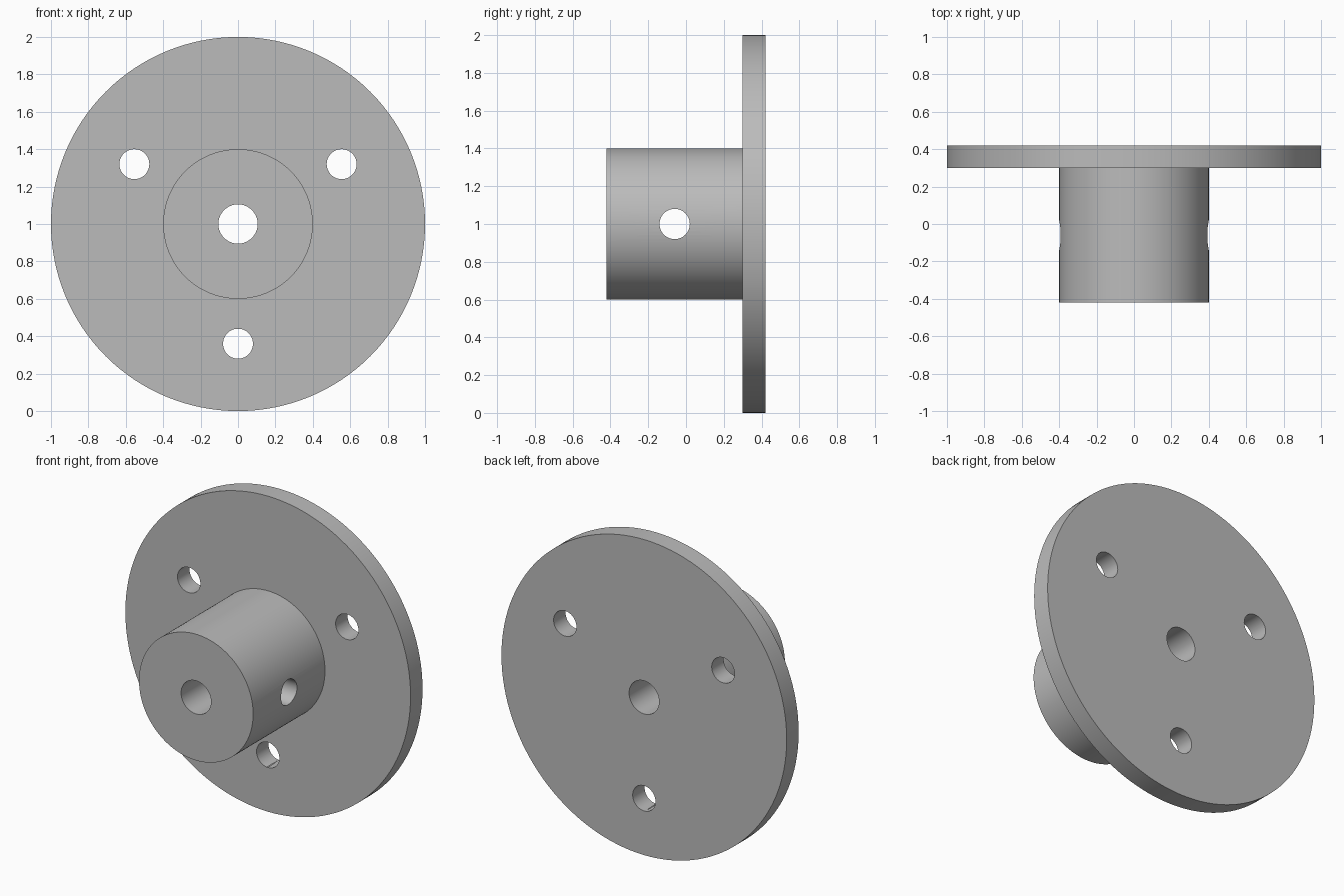
import bpy
import math
from mathutils import Matrix

cube = bpy.data.objects.get("Cube")
if cube:
    bpy.data.objects.remove(cube, do_unlink=True)

SEGMENTS = 128
CENTRE_Z = 1.0

steel = bpy.data.materials.new("plain_grey")
steel.use_nodes = True
grey = (0.5, 0.5, 0.5, 1)
steel.diffuse_color = grey
steel.node_tree.nodes["Principled BSDF"].inputs["Base Color"].default_value = grey


def lathe(name, profile):
    """Revolve a closed (radius, y) profile about the horizontal y axis."""
    n = len(profile)
    verts, faces = [], []
    for i in range(SEGMENTS):
        a = 2 * math.pi * i / SEGMENTS
        verts += [(r * math.cos(a), y, CENTRE_Z + r * math.sin(a)) for r, y in profile]
        j = (i + 1) % SEGMENTS
        for k in range(n):
            m = (k + 1) % n
            faces.append((i * n + k, i * n + m, j * n + m, j * n + k))
    mesh = bpy.data.meshes.new(name)
    mesh.from_pydata(verts, [], faces)
    mesh.materials.append(steel)
    obj = bpy.data.objects.new(name, mesh)
    bpy.context.collection.objects.link(obj)
    bpy.context.view_layer.objects.active = obj
    obj.select_set(True)
    bpy.ops.object.mode_set(mode="EDIT")
    bpy.ops.mesh.select_all(action="SELECT")
    bpy.ops.mesh.normals_make_consistent(inside=False)
    bpy.ops.object.mode_set(mode="OBJECT")
    return obj


def drill(target, radius, location, rotation):
    """Cut a round hole right through the target."""
    bpy.ops.mesh.primitive_cylinder_add(vertices=64, radius=radius, depth=1.0,
                                        location=location, rotation=rotation)
    cutter = bpy.context.object
    cutter.hide_render = True
    cutter.data.materials.append(steel)
    cut = target.modifiers.new("hole", "BOOLEAN")
    cut.operation = "DIFFERENCE"
    cut.solver = "EXACT"
    cut.object = cutter
    bpy.context.view_layer.objects.active = target
    bpy.ops.object.modifier_apply(modifier=cut.name)
    bpy.data.objects.remove(cutter, do_unlink=True)


# Hub and flange turned as one piece, with the shaft bore
BORE, HUB, RIM = 0.105, 0.4, 1.0
FRONT, STEP, BACK = -0.42, 0.3, 0.42
flange = lathe("flanged_hub", [(BORE, FRONT), (HUB, FRONT), (HUB, STEP),
                               (RIM, STEP), (RIM, BACK), (BORE, BACK)])

# Three bolt holes through the flange
for degrees in (30, 150, 270):
    a = math.radians(degrees)
    drill(flange, 0.08, (0.64 * math.cos(a), STEP, CENTRE_Z + 0.64 * math.sin(a)),
          (math.pi / 2, 0, 0))

# Cross hole through both sides of the hub
drill(flange, 0.08, (0, -0.06, CENTRE_Z), (0, math.pi / 2, 0))

# Smooth walls with crisp edges
bpy.ops.object.select_all(action="DESELECT")
flange.select_set(True)
bpy.context.view_layer.objects.active = flange
bpy.ops.object.shade_smooth_by_angle(angle=math.radians(30))
